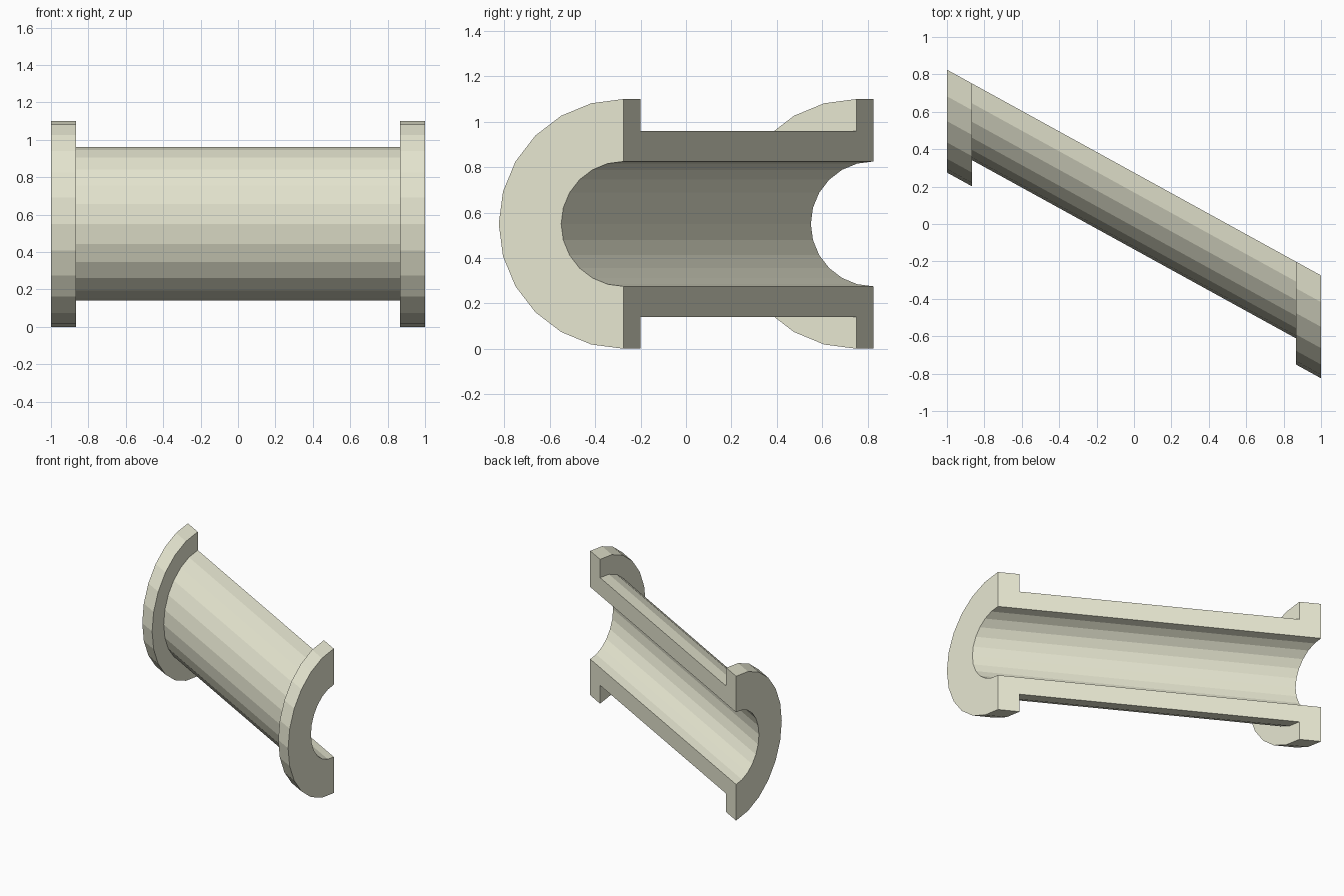
import bpy, bmesh, math

if "Cube" in bpy.data.objects:
    bpy.data.objects.remove(bpy.data.objects["Cube"])

SEGMENTS = 12          # half of a 24-sided circle
SLOPE = -0.55          # sideways shear of the pipe along x
FLANGE, TUBE, BORE = 0.55, 0.41, 0.275
END, NECK = 1.0, 0.865

# Wall section along the pipe: (x, radius)
section = [(-END, BORE), (-END, FLANGE), (-NECK, FLANGE), (-NECK, TUBE),
           (NECK, TUBE), (NECK, FLANGE), (END, FLANGE), (END, BORE)]


def place(x, r, angle):
    y = FLANGE / 2 + SLOPE * x - r * math.sin(angle)
    return (x, y, FLANGE + r * math.cos(angle))


# Half-turn sweep of the section, sheared so the flange ends stay square to x
bm = bmesh.new()
rings = [[bm.verts.new(place(x, r, math.pi * i / SEGMENTS)) for x, r in section]
         for i in range(SEGMENTS + 1)]
n = len(section)
for a, b in zip(rings, rings[1:]):
    for j in range(n):
        k = (j + 1) % n
        bm.faces.new((a[j], a[k], b[k], b[j]))

# Flat cut faces
bm.faces.new(rings[0][::-1])
bm.faces.new(rings[-1])
bmesh.ops.recalc_face_normals(bm, faces=bm.faces)

mesh = bpy.data.meshes.new("flanged_half_pipe")
bm.to_mesh(mesh)
bm.free()
pipe = bpy.data.objects.new("flanged_half_pipe", mesh)
bpy.context.collection.objects.link(pipe)

# Pale stone colour
mat = bpy.data.materials.new("pale_cream")
mat.diffuse_color = (0.80, 0.80, 0.64, 1)
mat.use_nodes = True
mat.node_tree.nodes["Principled BSDF"].inputs["Base Color"].default_value = mat.diffuse_color
mesh.materials.append(mat)
